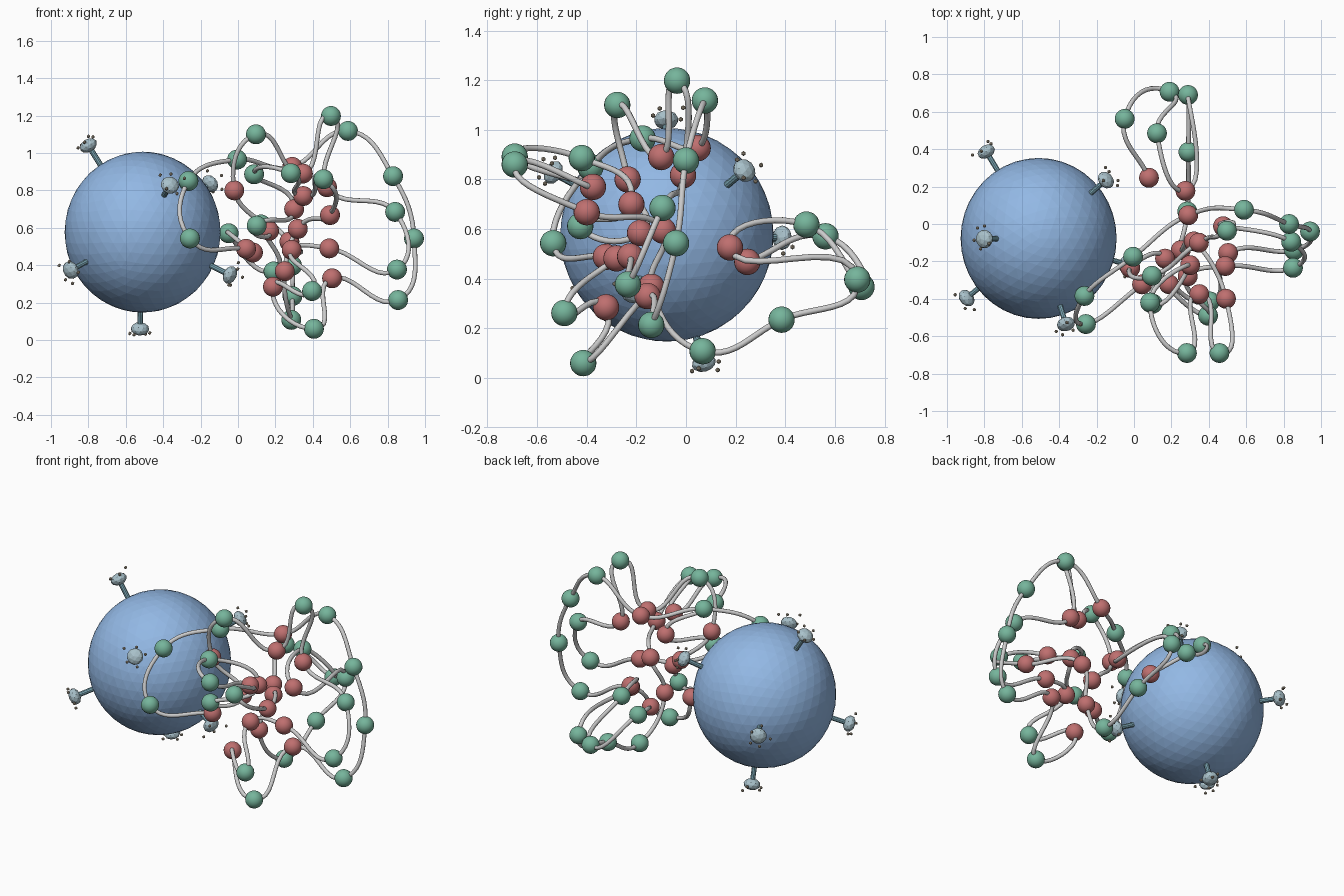
import bpy, math, random
from mathutils import Vector

if "Cube" in bpy.data.objects:
    bpy.data.objects.remove(bpy.data.objects["Cube"])

random.seed(4)


def material(name, rgb):
    m = bpy.data.materials.new(name)
    m.diffuse_color = (*rgb, 1)
    m.use_nodes = True
    m.node_tree.nodes["Principled BSDF"].inputs["Base Color"].default_value = m.diffuse_color
    return m


BLUE = material("core_blue", (0.29, 0.48, 0.78))
TEAL = material("stem_teal", (0.22, 0.42, 0.50))
PALE = material("cap_pale", (0.40, 0.54, 0.60))
TAN = material("dot_tan", (0.45, 0.38, 0.28))
GREEN = material("bead_green", (0.18, 0.46, 0.33))
RED = material("bead_red", (0.52, 0.16, 0.16))


def finish(name, mat, smooth=False):
    o = bpy.context.object
    o.name = name
    o.data.materials.append(mat)
    if smooth:
        bpy.ops.object.shade_smooth()
    return o


def ball(name, loc, r, mat, sub, scale=(1, 1, 1), rot=None):
    bpy.ops.mesh.primitive_ico_sphere_add(subdivisions=sub, radius=r, location=loc)
    o = finish(name, mat)
    o.scale = scale
    if rot:
        o.rotation_mode = 'QUATERNION'
        o.rotation_quaternion = rot
    return o


# Large faceted core
CENTER = Vector((-0.51, -0.077, 0.577))
ball("core_sphere", CENTER, 0.43, BLUE, 4, (0.97, 1, 1))

# Stalked caps around the core, each with a ring of tiny dots
caps = [(-.80, -.08, 1.04), (-.364, -.535, .828), (-.15, .235, .836),
        (-.895, -.396, .374), (-.79, .387, .565), (-.043, -.215, .348),
        (-.524, .072, .06)]
for i, p in enumerate(caps):
    p = Vector(p)
    d = (p - CENTER).normalized()
    q = d.to_track_quat('Z', 'Y')
    a = CENTER + d * 0.40
    bpy.ops.mesh.primitive_cylinder_add(vertices=10, radius=0.015,
                                        depth=(p - a).length, location=(a + p) / 2)
    o = finish(f"stem_{i}", TEAL)
    o.rotation_mode = 'QUATERNION'
    o.rotation_quaternion = q
    ball(f"cap_{i}", p, 0.05, PALE, 2, (1, 1, 0.7), q)
    for k in range(5):
        t = k * math.tau / 5 + random.uniform(-.3, .3)
        r = random.uniform(.05, .08)
        off = Vector((r * math.cos(t), r * math.sin(t), random.uniform(.01, .05)))
        ball(f"dot_{i}_{k}", p + q @ off, 0.01, TAN, 1)

# Folded chain: beads in order along the strand (G outer, R inner)
chain = [
    ('R', .08, .247, .468), ('G', -.05, .562, .571), ('G', .19, .707, .367),
    ('G', .123, .485, .618), ('R', .275, .177, .526), ('G', .289, .69, .397),
    ('G', .291, .385, .235), ('G', .285, .067, .108), ('R', .25, -.14, .368),
    ('R', .32, -.093, .594), ('R', .492, -.40, .668), ('G', .457, -.69, .86),
    ('R', .349, -.375, .77), ('G', .283, -.69, .892), ('G', .086, -.42, .886),
    ('R', .30, -.22, .70), ('G', .10, -.426, .612), ('R', .166, -.185, .584),
    ('R', -.02, -.235, .80), ('G', .096, -.277, 1.10), ('R', .347, -.10, .89),
    ('G', .497, -.036, 1.198), ('R', .476, -.012, .817), ('G', .84, -.095, .685),
    ('G', .85, -.234, .377), ('R', .488, -.225, .49), ('R', .287, -.28, .482),
    ('G', .396, -.49, .262), ('R', .187, -.322, .285), ('G', .406, -.414, .06),
    ('R', .503, -.155, .33), ('G', .856, -.14, .214), ('G', .941, -.04, .543),
    ('G', .829, 0, .876), ('G', .588, .076, 1.118), ('R', .29, .047, .926),
    ('G', -.005, -.175, .965), ('G', -.265, -.385, .85), ('G', -.257, -.535, .543),
    ('R', .043, -.323, .488)]
for i, (kind, *p) in enumerate(chain):
    bpy.ops.mesh.primitive_uv_sphere_add(segments=24, ring_count=16, radius=0.053, location=p)
    finish(f"outer_bead_{i}" if kind == 'G' else f"inner_bead_{i}",
           GREEN if kind == 'G' else RED, True)

# Smooth tube running through every bead
cu = bpy.data.curves.new("strand", 'CURVE')
cu.dimensions = '3D'
cu.bevel_depth = 0.0125
cu.bevel_resolution = 3
cu.resolution_u = 10
cu.use_fill_caps = True
s = cu.splines.new('BEZIER')
s.bezier_points.add(len(chain) - 1)
for bp, (_, *p) in zip(s.bezier_points, chain):
    bp.co = p
    bp.handle_left_type = bp.handle_right_type = 'AUTO'
bpy.context.collection.objects.link(bpy.data.objects.new("strand", cu))
